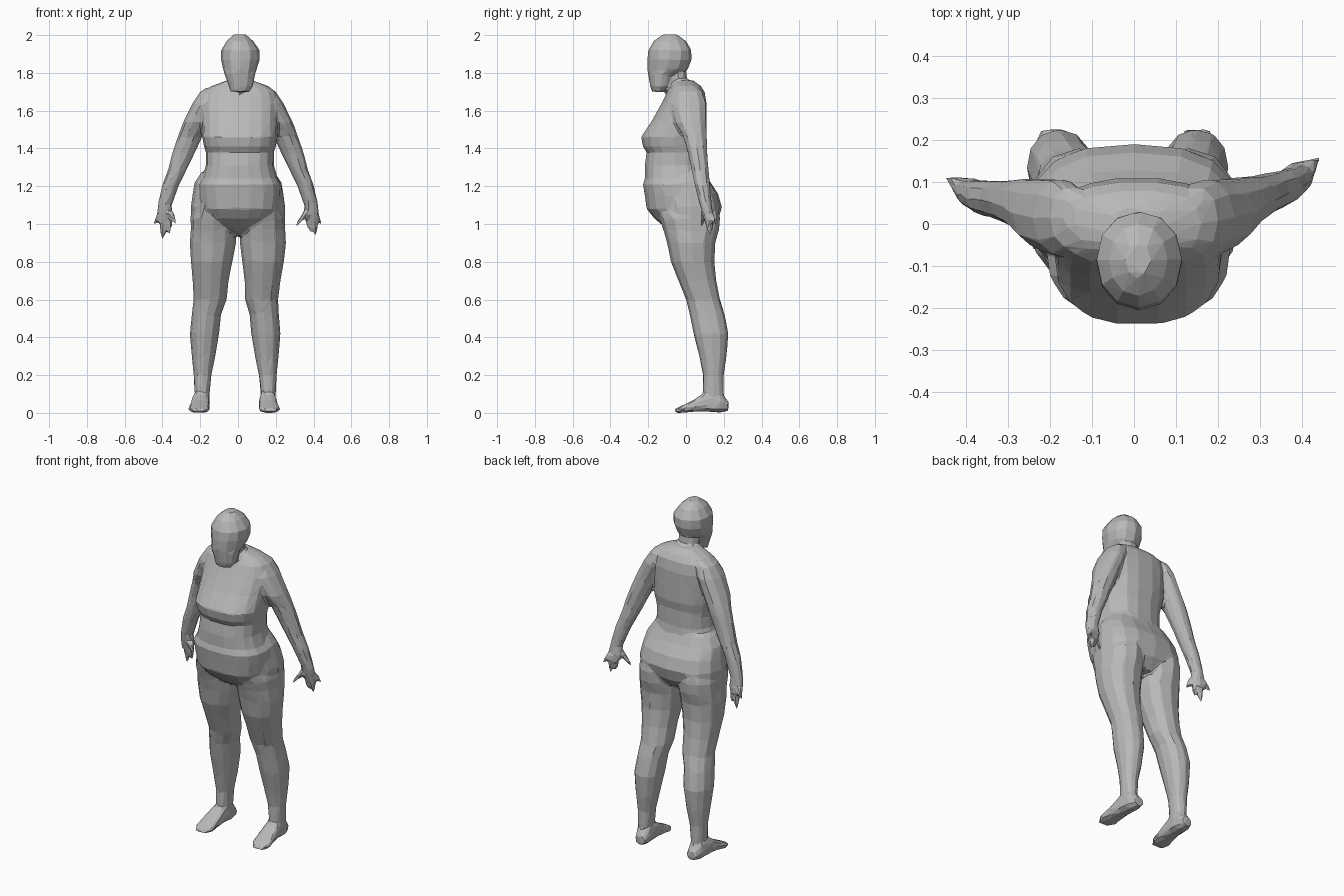
import bpy, bmesh, math
from mathutils import Vector

default_cube = bpy.data.objects.get("Cube")
if default_cube:
    bpy.data.objects.remove(default_cube, do_unlink=True)

CM = 0.01  # every table below is in hundredths of a unit
parts = []

skin = bpy.data.materials.new("plain grey")
skin.use_nodes = True
grey = (0.48, 0.48, 0.48, 1)
skin.diffuse_color = grey
skin.node_tree.nodes["Principled BSDF"].inputs["Base Color"].default_value = grey


def loft(name, rings, sides=14, square=2.4, along_y=False):
    """Closed skin through box-shaped rings (position, u0, u1, v0, v1)."""
    bm = bmesh.new()
    loops = []
    for pos, u0, u1, v0, v1 in rings:
        loop = []
        for i in range(sides):
            a = math.tau * i / sides
            c, s = math.cos(a), math.sin(a)
            u = (u0 + u1) / 2 + (u1 - u0) / 2 * math.copysign(abs(c) ** (2 / square), c)
            v = (v0 + v1) / 2 + (v1 - v0) / 2 * math.copysign(abs(s) ** (2 / square), s)
            co = Vector((u, pos, v)) if along_y else Vector((u, v, pos))
            loop.append(bm.verts.new(co * CM))
        loops.append(loop)
    for low, high in zip(loops, loops[1:]):
        for i in range(sides):
            j = (i + 1) % sides
            bm.faces.new((low[i], low[j], high[j], high[i]))
    bm.faces.new(loops[0])
    bm.faces.new(loops[-1])
    bmesh.ops.recalc_face_normals(bm, faces=bm.faces)
    mesh = bpy.data.meshes.new(name)
    bm.to_mesh(mesh)
    bm.free()
    obj = bpy.data.objects.new(name, mesh)
    bpy.context.collection.objects.link(obj)
    parts.append(obj)


def mirrored(rings, dx=0):
    """Swap a limb to the other side, moved sideways by dx."""
    return [(p, dx - u1, dx - u0, v0, v1) for p, u0, u1, v0, v1 in rings]


def finger(name, root, tip, thick):
    """Tapering finger from the palm to its tip."""
    rings = []
    for t, r in ((0, thick), (0.5, thick * 0.8), (1, 0.6)):
        x, y, z = Vector(root).lerp(Vector(tip), t)
        rings.append((z, x - r, x + r, y - r, y + r))
    loft(name, rings, 6, 2)


# Torso: height, half width, front, back; the belly leans a little to the left
torso = [(94, 5, -4, 6), (98, 11, -11, 8), (103, 18, -17, 12), (108, 21, -21, 15),
         (115, 22, -22, 15), (121, 22, -23, 13), (124, 20, -22, 11), (131, 18, -22, 10),
         (138, 18, -21, 10), (141, 19, -23, 10), (146, 20, -24, 11), (155, 20, -18, 11),
         (164, 20, -13, 11), (170, 19, -10, 10), (173, 15, -8, 8), (176, 7, -7, 4)]
loft("torso", [(z, 1 - w, 1 + w, f, b) for z, w, f, b in torso], 18, 2.5)

# Hips and seat, wider than the belly and set further back
hips = [(96, 22, -8, 12), (102, 25, -11, 17), (109, 25, -14, 19), (116, 24, -14, 17),
        (122, 23, -13, 13), (128, 19, -11, 10)]
loft("hips", [(z, -w, w, f, b) for z, w, f, b in hips], 16, 2.5)

# Neck and head
loft("neck", [(168, -6, 7, -9, 3), (174, -5, 7, -8, 1), (184, -5, 7, -10, 0)], 10, 2)
loft("head", [(170, -4, 6, -18, -12), (173, -5, 8, -19, -8), (179, -7, 9, -20, -6),
              (182, -8, 10, -20.5, 1), (187, -9, 11.5, -20.5, 3), (192, -9, 11.5, -20, 3),
              (197, -6, 8, -17, 0), (200.5, -2, 4, -12, -5)], 12, 2.1)

# Legs, the left one standing slightly closer to the middle
leg = [(110, -22, -4, -16, 17), (103, -25, -1, -14, 18), (97, -25, -1, -12, 17.5),
       (90, -25.5, -1, -10, 15.5), (80, -25, -3, -8, 15), (70, -24, -5, -4, 16),
       (60, -23.5, -6, 0, 18), (52, -24.5, -9, 2, 20.5), (42, -25.5, -10, 4, 22.5),
       (30, -24.5, -12, 7, 21.5), (20, -23.5, -14, 9, 20), (10, -23, -15, 9, 20),
       (2, -23, -15, 9, 21)]
left_leg = [(z, u0 - 3 * k, u1 - 3 * k, v0, v1)
            for z, u0, u1, v0, v1 in mirrored(leg)
            for k in [min(1, max(0, (90 - z) / 40))]]
loft("right_leg", leg, 12, 2.2)
loft("left_leg", left_leg, 12, 2.2)

# Feet: position along y, sides, sole and instep
foot = [(22.5, -22, -16, 1, 6), (18, -24, -15, 0, 11), (10, -24.5, -15, 0.5, 11),
        (4, -25.5, -15, 0.5, 7), (-2, -26.5, -15, 0, 4), (-6, -24, -18, 0, 2)]
loft("right_foot", foot, 10, 2.6, True)
loft("left_foot", mirrored(foot, -4), 10, 2.6, True)

# Arms, the left one swinging further back towards the wrist
arm = [(172, -17, -9, -3, 7), (170, -20, -10, -6, 9), (164, -24, -11, -8, 11),
       (154, -29, -15, -6, 11), (146, -32, -19, -2, 11), (137, -35, -23, 0, 10.5),
       (129, -37, -27, 1, 10.5), (121, -40, -31, 2, 10.5), (110, -42.5, -35, 4, 10.5),
       (105, -43, -34.5, 5, 11), (101, -43, -36, 6, 11)]
left_arm = [(z, u0, u1, v0 + 4 * k, v1 + 4 * k)
            for z, u0, u1, v0, v1 in mirrored(arm)
            for k in [max(0, (150 - z) / 50)]]
loft("right_arm", arm, 10, 2)
loft("left_arm", left_arm, 10, 2)

# Fingers: root, tip and thickness; the left hand is spread wider
fingers = {
    "right": [((-39, 8, 103), (-40, 9, 92), 2.5), ((-37, 8, 103), (-36, 8, 95), 2),
              ((-41, 9, 105), (-44.5, 11, 100), 2), ((-36, 6, 106), (-33, 5, 100), 2)],
    "left": [((40, 12, 103), (41, 13, 94), 2.5), ((38, 12, 103), (38, 12, 96), 2),
             ((41, 13, 105), (44, 15.5, 100), 2), ((37, 10, 107), (30, 8, 98), 2)],
}
for side, hand in fingers.items():
    for i, (root, tip, thick) in enumerate(hand):
        finger(f"{side}_finger_{i}", root, tip, thick)

# Fuse the parts into one body and reduce it to flat facets
bpy.ops.object.select_all(action="DESELECT")
for part in parts:
    part.select_set(True)
body = parts[0]
bpy.context.view_layer.objects.active = body
bpy.ops.object.join()
body.name = body.data.name = "body"
body.data.materials.append(skin)

fuse = body.modifiers.new("fuse", "REMESH")
fuse.mode = "VOXEL"
fuse.voxel_size = 0.01
soften = body.modifiers.new("soften", "SMOOTH")
soften.iterations = 2
facets = body.modifiers.new("facets", "DECIMATE")
facets.ratio = 0.035
for modifier in ("fuse", "soften", "facets"):
    bpy.ops.object.modifier_apply(modifier=modifier)
bpy.ops.object.shade_flat()
